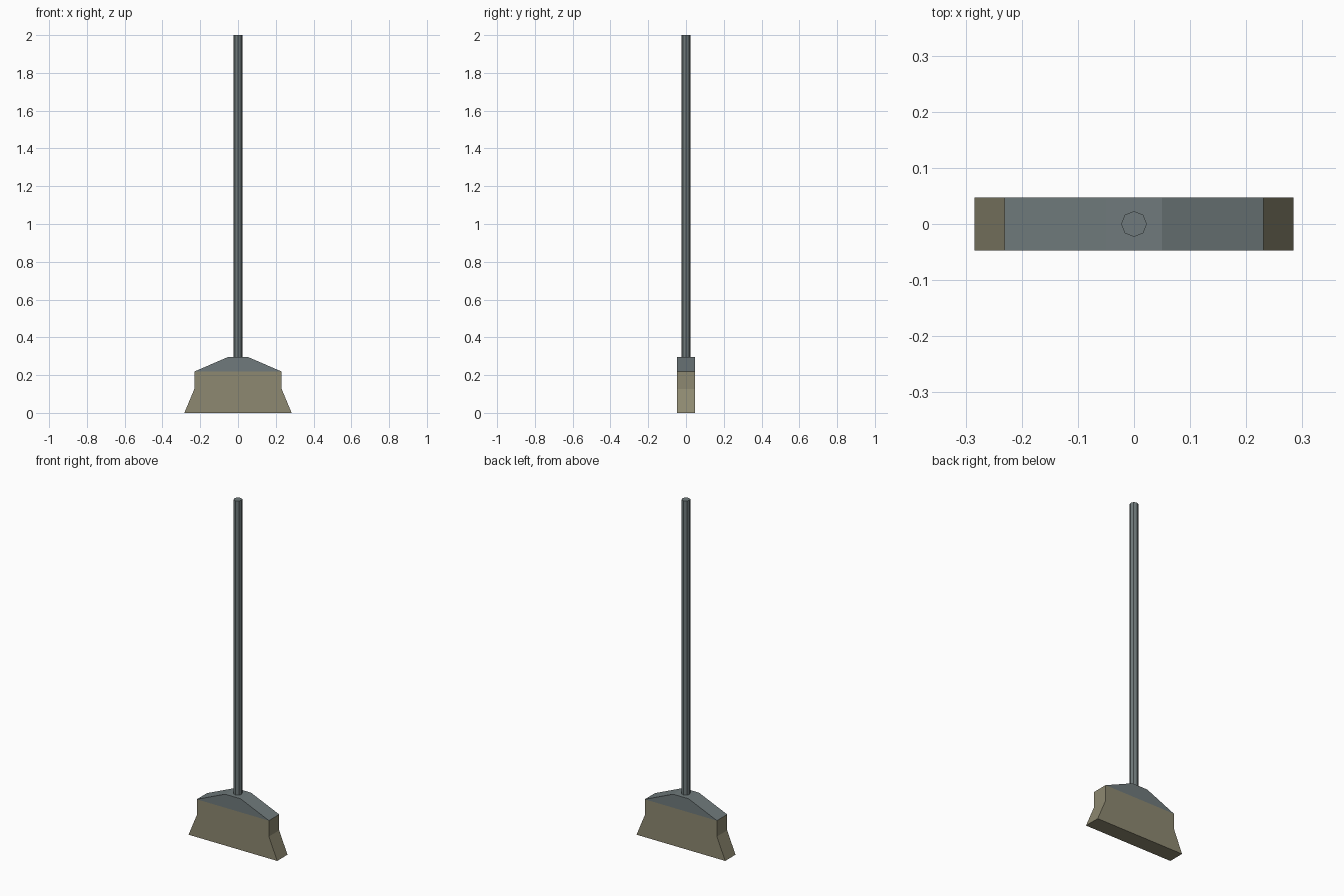
import bpy, bmesh

if "Cube" in bpy.data.objects:
    bpy.data.objects.remove(bpy.data.objects["Cube"])

DEPTH = 0.047  # half thickness of the broom head


def material(name, color):
    mat = bpy.data.materials.new(name)
    mat.diffuse_color = (*color, 1)
    mat.use_nodes = True
    mat.node_tree.nodes["Principled BSDF"].inputs["Base Color"].default_value = mat.diffuse_color
    return mat


def finish(name, bm, mat):
    bmesh.ops.recalc_face_normals(bm, faces=bm.faces[:])
    mesh = bpy.data.meshes.new(name)
    bm.to_mesh(mesh)
    bm.free()
    mesh.materials.append(mat)
    obj = bpy.data.objects.new(name, mesh)
    bpy.context.collection.objects.link(obj)
    return obj


def mirrored_slab(name, half_profile, mat):
    """Extrude a symmetric XZ outline, given by its right half, along y."""
    outline = half_profile + [(-x, z) for x, z in reversed(half_profile)]
    bm = bmesh.new()
    face = bm.faces.new([bm.verts.new((x, -DEPTH, z)) for x, z in outline])
    ext = bmesh.ops.extrude_face_region(bm, geom=[face])
    verts = [v for v in ext["geom"] if isinstance(v, bmesh.types.BMVert)]
    bmesh.ops.translate(bm, verts=verts, vec=(0, 2 * DEPTH, 0))
    return finish(name, bm, mat)


grey = material("painted_grey", (0.16, 0.195, 0.2))
straw = material("straw", (0.27, 0.25, 0.165))

# Flared bristles
mirrored_slab("bristles", [(0.284, 0), (0.231, 0.127), (0.231, 0.219)], straw)

# Sloped cap above the bristles
mirrored_slab("head_cap", [(0.231, 0.219), (0.05, 0.297)], grey)

# Eight-sided handle
bm = bmesh.new()
bmesh.ops.create_cone(bm, cap_ends=True, segments=8, radius1=0.023,
                      radius2=0.023, depth=2 - 0.295)
bmesh.ops.translate(bm, verts=bm.verts[:], vec=(0, 0, (2 + 0.295) / 2))
finish("handle", bm, grey)
